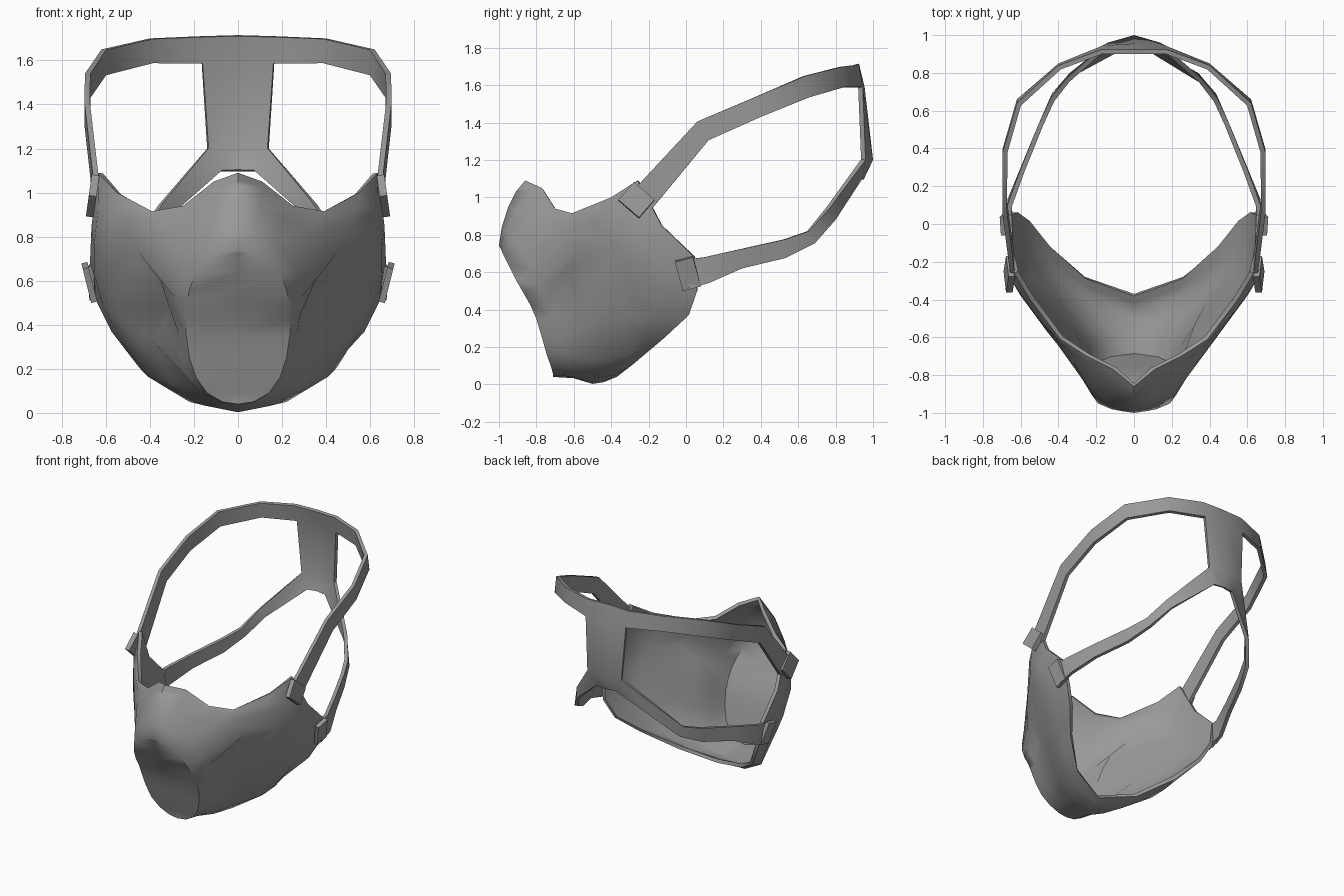
import bpy, bmesh, math
from mathutils import Vector, Matrix

if "Cube" in bpy.data.objects:
    bpy.data.objects.remove(bpy.data.objects["Cube"])

grey = bpy.data.materials.new("mid_grey")
grey.diffuse_color = (0.32, 0.32, 0.32, 1)
grey.use_nodes = True
grey.node_tree.nodes["Principled BSDF"].inputs["Base Color"].default_value = grey.diffuse_color


def build(name, verts, faces, centre, flat=(), thickness=0.025, sharp=35):
    """Mirror a half surface across x, face it outward, thicken it inward."""
    bm = bmesh.new()
    for side in (1, -1):
        vs = [bm.verts.new((side * x, y, z)) for x, y, z in verts]
        for i, f in enumerate(faces):
            face = bm.faces.new([vs[k] for k in f][::side])
            face.smooth = i not in flat
    bmesh.ops.remove_doubles(bm, verts=bm.verts, dist=0.0005)
    bmesh.ops.recalc_face_normals(bm, faces=bm.faces)
    bm.normal_update()
    if sum(f.normal.dot(f.calc_center_median() - centre) * f.calc_area() for f in bm.faces) < 0:
        bmesh.ops.reverse_faces(bm, faces=bm.faces)
    me = bpy.data.meshes.new(name)
    bm.to_mesh(me)
    bm.free()
    me.materials.append(grey)
    ob = bpy.data.objects.new(name, me)
    bpy.context.collection.objects.link(ob)
    bpy.context.view_layer.objects.active = ob
    mod = ob.modifiers.new("thickness", 'SOLIDIFY')
    mod.thickness, mod.offset = thickness, -1
    bpy.ops.object.modifier_apply(modifier=mod.name)
    ob.data.set_sharp_from_angle(angle=math.radians(sharp))
    return ob


# Mask shell: rings from the front oval out to the face edge, nose to chin
rim = [(0, -1, .74), (.07, -.99, .725), (.12, -.98, .70), (.19, -.95, .64), (.22, -.91, .56),
       (.235, -.87, .49), (.235, -.83, .42), (.235, -.80, .35), (.22, -.77, .25),
       (.19, -.745, .16), (.14, -.72, .09), (.07, -.71, .05), (0, -.71, .04)]
collar = [(0, -.985, .84), (.09, -.965, .82), (.16, -.93, .78), (.24, -.87, .70), (.275, -.82, .61),
          (.285, -.785, .52), (.28, -.75, .44), (.27, -.71, .36), (.26, -.67, .25),
          (.23, -.64, .16), (.17, -.62, .09), (.09, -.60, .04), (0, -.60, .033)]
inner = [(0, -.95, .95), (.10, -.905, .94), (.20, -.82, .89), (.32, -.73, .83), (.40, -.645, .80),
         (.46, -.57, .74), (.36, -.643, .62), (.30, -.66, .50), (.34, -.55, .40),
         (.40, -.43, .34), (.30, -.47, .13), (.15, -.50, .033), (0, -.50, .003)]
outer = [(0, -.91, 1.03), (.11, -.84, 1.0), (.23, -.755, .91), (.36, -.66, .87), (.51, -.50, .87),
         (.60, -.38, .75), (.605, -.32, .66), (.595, -.295, .58), (.55, -.294, .47),
         (.49, -.316, .36), (.41, -.30, .165), (.22, -.38, .05), (0, -.44, .012)]
edge = [(0, -.86, 1.09), (.11, -.77, 1.05), (.25, -.70, .94), (.39, -.61, .915), (.55, -.40, 1.0),
        (.635, -.26, 1.09), (.665, -.13, .85), (.672, .045, .68), (.64, .06, .50),
        (.575, .015, .37), (.46, -.12, .245), (.26, -.28, .11), (0, -.37, .04)]
bulge = [((a[0] + b[0]) * .515, (a[1] + b[1]) / 2, (a[2] + b[2]) / 2) for a, b in zip(outer, edge)]
spine = [(0, y, z) for x, y, z in rim[1:-1]]

rings = [rim, collar, inner, outer, bulge, edge]
n = len(rim)
verts = sum(rings, []) + spine
faces = []
for r in range(len(rings) - 1):
    for k in range(n - 1):
        if r == 2 and 5 <= k < 9:
            continue
        a = r * n + k
        faces.append((a, a + 1, a + n + 1, a + n))
# Flat cheek panel
panel = len(faces)
faces.append([2 * n + k for k in range(5, 10)] + [3 * n + k for k in range(9, 4, -1)])
# Closed oval front, flat across
s = len(rings) * n - 1
faces.append((0, s + 1, 1))
faces += [(k, s + k, s + k + 1, k + 1) for k in range(1, n - 2)]
faces.append((n - 2, s + n - 2, n - 1))
build("mask_shell", verts, faces, Vector((0, -.2, .5)),
      flat=range(panel, len(faces)), sharp=62)

# Harness: upper and lower straps as pairs of border points, joined by a back plate
upper = [((.655, -.27, 1.05), (.655, -.19, .93)), ((.697, .06, 1.405), (.697, .12, 1.305)),
         ((.695, .38, 1.54), (.695, .40, 1.43)), ((.62, .64, 1.65), (.62, .66, 1.535)),
         ((.40, .84, 1.70), (.40, .85, 1.59)), ((.17, .925, 1.71), (.165, .945, 1.59)),
         ((0, .925, 1.715), (0, .955, 1.59))]
lower = [((.68, -.02, .665), (.675, .02, .51)), ((.67, .10, .68), (.67, .13, .545)),
         ((.605, .28, .72), (.60, .30, .62)),
         ((.505, .53, .775), (.505, .53, .675)), ((.445, .66, .82), (.435, .69, .755)),
         ((.36, .77, .945), (.34, .80, .88)), ((.14, .96, 1.2), (.08, .94, 1.095))]
plate = [((.165, .945, 1.59), (0, .955, 1.59)), ((.14, .96, 1.2), (0, 1.0, 1.2)),
         ((.08, .94, 1.095), (0, .95, 1.095))]
verts, faces = [], []
for strip in (upper, lower, plate):
    o = len(verts)
    verts += [p for pair in strip for p in pair]
    faces += [(o + 2 * i, o + 2 * i + 1, o + 2 * i + 3, o + 2 * i + 2) for i in range(len(strip) - 1)]
build("head_harness", verts, faces, Vector((0, .2, 1.1)))


# Buckles where the straps meet the mask
def buckle(name, centre, size, pitch, lean):
    for side, label in ((1, "right"), (-1, "left")):
        m = (Matrix.Translation((side * centre[0], centre[1], centre[2]))
             @ Matrix.Rotation(math.radians(side * lean), 4, 'Y')
             @ Matrix.Rotation(math.radians(pitch), 4, 'X')
             @ Matrix.Diagonal((*size, 1)))
        bm = bmesh.new()
        bmesh.ops.create_cube(bm, size=1, matrix=m)
        me = bpy.data.meshes.new(f"{name}_{label}")
        bm.to_mesh(me)
        bm.free()
        me.materials.append(grey)
        bpy.context.collection.objects.link(bpy.data.objects.new(me.name, me))


buckle("upper_buckle", (.66, -.265, .985), (.035, .127, .146), 49, -8)
buckle("lower_buckle", (.675, .01, .592), (.028, .10, .165), 15, 14)
